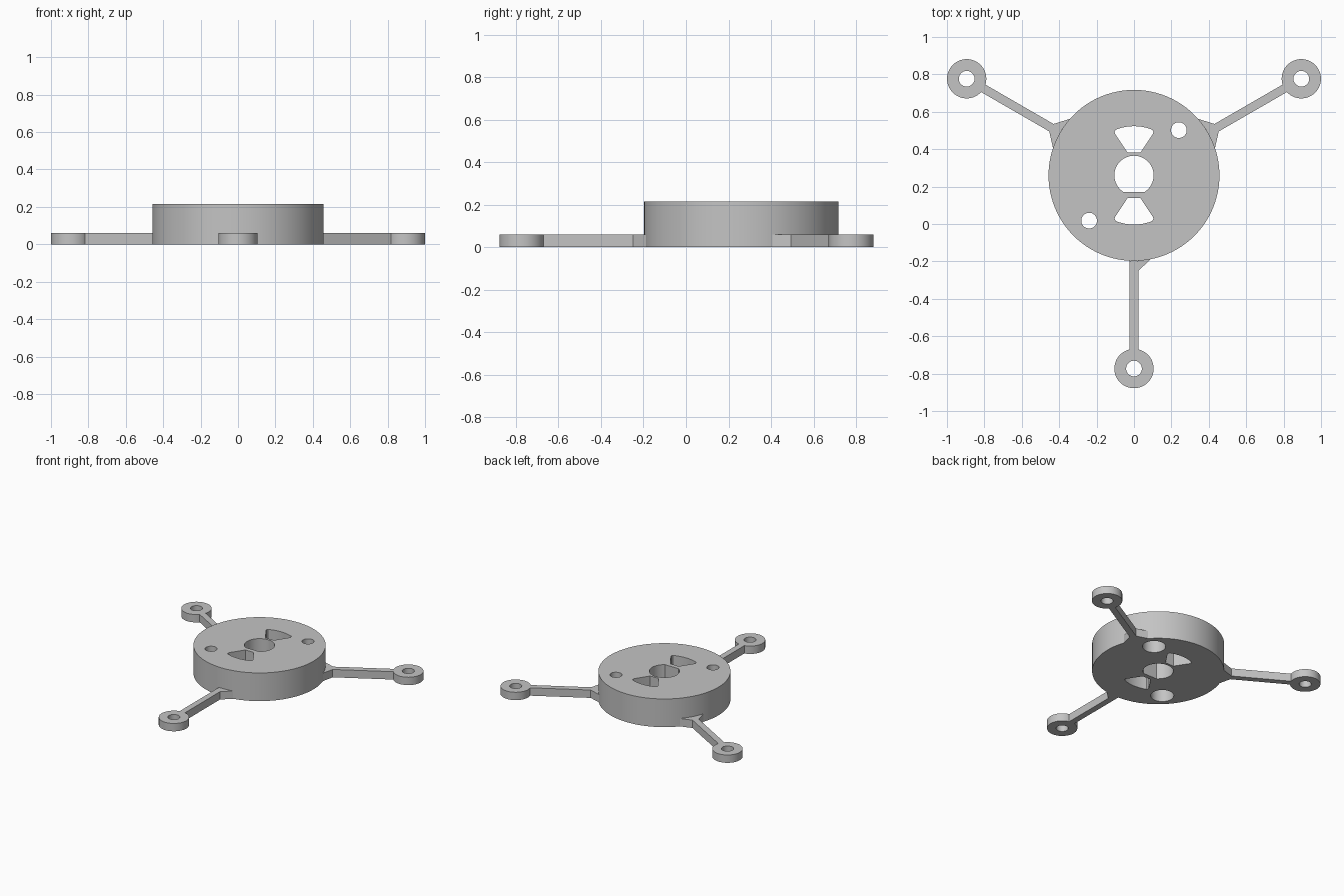
import bpy, bmesh, math
from mathutils import Matrix

if "Cube" in bpy.data.objects:
    bpy.data.objects.remove(bpy.data.objects["Cube"])

CENTRE_Y = 0.26      # disc centre
DISC_R, DISC_H = 0.457, 0.215
ARM_H, ARM_W, REACH = 0.06, 0.023, 1.033
RING_R, HOLE_R = 0.105, 0.042

grey = bpy.data.materials.new("plain grey")
grey.diffuse_color = (0.55, 0.55, 0.55, 1)
grey.use_nodes = True
grey.node_tree.nodes["Principled BSDF"].inputs["Base Color"].default_value = grey.diffuse_color


def arc(r, a0, a1, n, cx=0, cy=0):
    """Points from angle a0 to a1 (radians), both ends included."""
    return [(cx + r * math.cos(a0 + (a1 - a0) * i / n),
             cy + r * math.sin(a0 + (a1 - a0) * i / n)) for i in range(n + 1)]


def circle(r, n=64, cx=0, cy=0):
    return arc(r, 0, 2 * math.pi, n, cx, cy)[:-1]


def prism(name, outline, z0, z1):
    """Extrude a counter-clockwise outline from z0 to z1."""
    bm = bmesh.new()
    base = bm.faces.new([bm.verts.new((x, y, z0)) for x, y in outline])
    top = bmesh.ops.extrude_face_region(bm, geom=[base])["geom"]
    bmesh.ops.translate(bm, vec=(0, 0, z1 - z0),
                        verts=[g for g in top if isinstance(g, bmesh.types.BMVert)])
    bmesh.ops.recalc_face_normals(bm, faces=bm.faces[:])
    mesh = bpy.data.meshes.new(name)
    bm.to_mesh(mesh)
    bm.free()
    mesh.materials.append(grey)
    obj = bpy.data.objects.new(name, mesh)
    bpy.context.collection.objects.link(obj)
    return obj


def select(obj):
    bpy.ops.object.select_all(action='DESELECT')
    obj.select_set(True)
    bpy.context.view_layer.objects.active = obj


def cut(obj, outline, z0=-0.1, z1=0.4):
    """Remove a prism from an object."""
    cutter = prism("cutter", outline, z0, z1)
    cutter.hide_render = True
    mod = obj.modifiers.new("cut", 'BOOLEAN')
    mod.operation, mod.solver, mod.object = 'DIFFERENCE', 'EXACT', cutter
    select(obj)
    bpy.ops.object.modifier_apply(modifier=mod.name)
    bpy.data.objects.remove(cutter, do_unlink=True)


def finish(obj, turn=0):
    obj.data.transform(Matrix.Translation((0, CENTRE_Y, 0)) @ Matrix.Rotation(turn, 4, 'Z'))
    select(obj)
    bpy.ops.object.shade_smooth_by_angle(angle=math.radians(30))


# Round body with a centre bore that is flat on its front side
disc = prism("disc_body", circle(DISC_R, 96), 0, DISC_H)
flat = math.asin(0.088 / RING_R)
cut(disc, arc(RING_R, -flat, math.pi + flat, 48))

# Fan-shaped windows in front of and behind the bore
corner = math.atan2(0.243, 0.098)
fan = [(-0.035, 0.122), (0.035, 0.122), (0.1, 0.22), (0.104, 0.232)]
fan += arc(0.263, corner, math.pi - corner, 12)
fan += [(-0.104, 0.232), (-0.1, 0.22)]
for s in (1, -1):
    cut(disc, [(s * x, s * y) for x, y in fan])
    # Screw holes, widened from below
    cut(disc, circle(HOLE_R, 40, s * 0.24, s * 0.242))
    cut(disc, circle(0.08, 48, s * 0.24, s * 0.242), -0.1, 0.14)
finish(disc)


def arm(name, angle, low, high):
    """Arm along +x; low and high are the half widths where it meets the disc."""
    neck = math.asin(ARM_W / RING_R)
    pts = arc(DISC_R, math.asin(high / DISC_R), -math.asin(low / DISC_R), 10)
    if low > ARM_W:
        pts.append((0.51, -ARM_W))
    pts += arc(RING_R, -math.pi + neck, math.pi - neck, 60, REACH)
    if high > ARM_W:
        pts.append((0.51, ARM_W))
    obj = prism(name, pts, 0, ARM_H)
    cut(obj, circle(HOLE_R, 40, REACH))
    finish(obj, math.radians(angle))


# Three mounting arms; the front one is braced on one side only
arm("right_arm", 30, 0.09, 0.09)
arm("left_arm", 150, 0.09, 0.09)
arm("front_arm", -90, ARM_W, 0.09)
